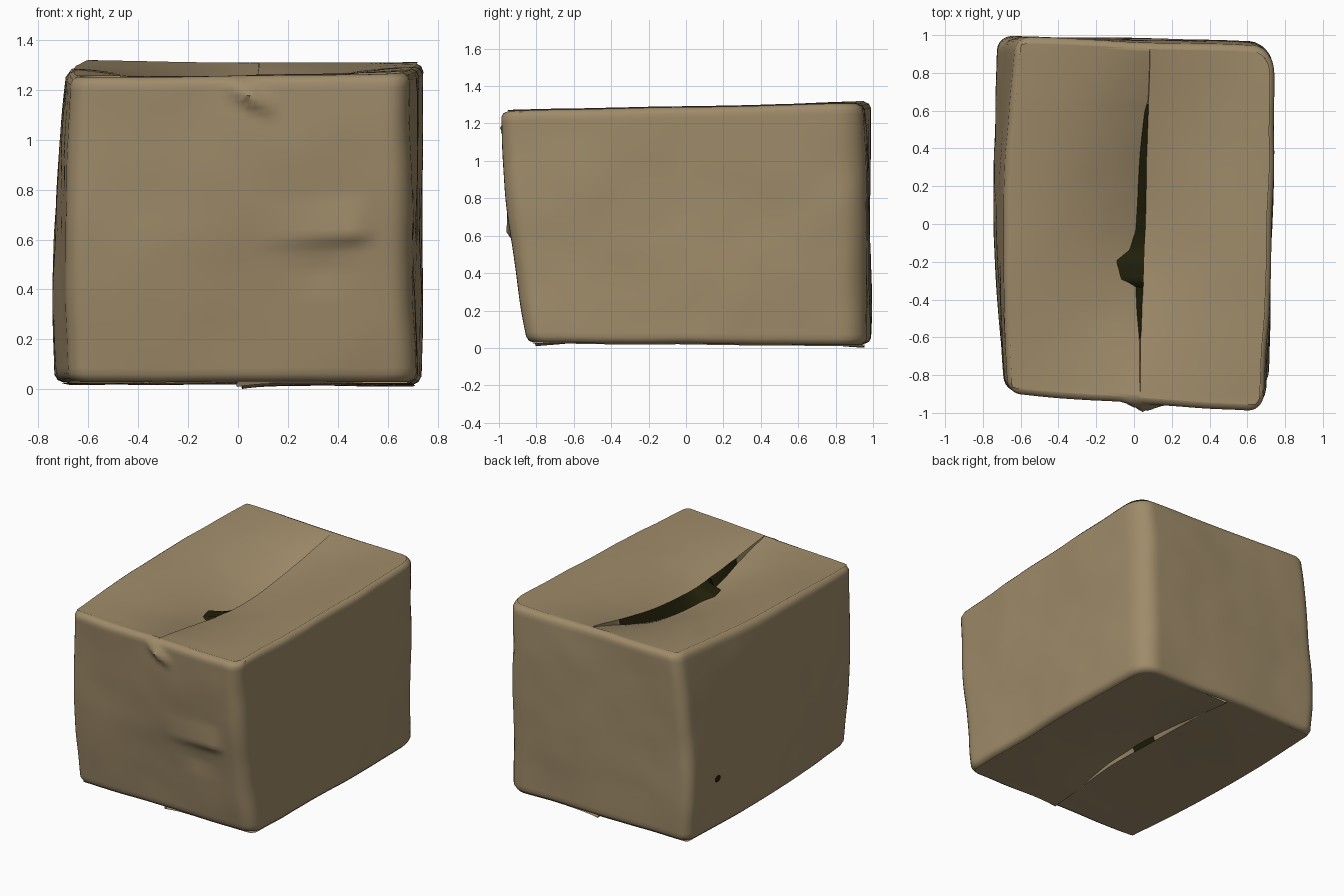
import bpy, math
from mathutils import Vector, noise

if "Cube" in bpy.data.objects:
    bpy.data.objects.remove(bpy.data.objects["Cube"])


def material(name, rgb):
    m = bpy.data.materials.new(name)
    m.diffuse_color = (*rgb, 1)
    m.use_nodes = True
    m.node_tree.nodes["Principled BSDF"].inputs["Base Color"].default_value = m.diffuse_color
    return m


CARD = material("cardboard", (0.345, 0.258, 0.142))
DARK = material("dark_gap", (0.015, 0.014, 0.003))

# Box corners: front left, front right, back right, back left
BOTTOM = [(-.68, -.82, .03), (.705, -.85, .03), (.72, .97, .015), (-.705, .985, .025)]
MIDDLE = [(-.68, -.875, .64), (.69, -.95, .64), (.73, .97, .66), (-.70, .99, .67)]
TOP = [(-.665, -.90, 1.25), (.68, -1.0, 1.265), (.745, .94, 1.305), (-.625, .98, 1.315)]
# Roundness of the four upright edges, across and in depth
ROUND = [(.05, .038), (.065, .05), (.085, .075), (.05, .038)]


def tent(v, w):
    return max(0.0, 1 - abs(v) / w)


def corner(i, h):
    b, m, t = Vector(BOTTOM[i]), Vector(MIDDLE[i]), Vector(TOP[i])
    p = b * (2 * (h - .5) * (h - 1)) + m * (4 * h * (1 - h)) + t * (2 * h * (h - .5))
    p.z = b.z + (t.z - b.z) * h
    return p


def point(s, t, h):
    """Point in the warped box: s across, t front to back, h up, with crumples."""
    a, b, c, d = (corner(i, h) for i in range(4))
    p = a.lerp(b, s).lerp(d.lerp(c, s), t)
    # sides bow outwards
    p.x += .02 * math.sin(math.pi * t) * (s ** 8 - 2.2 * (1 - s) ** 8)
    # soft wrinkles
    n = noise.noise_vector(p * 1.9 + Vector((5, 1, 7))) * .014
    n += noise.noise_vector(p * 5) * .003
    n.z *= .5
    p += n
    # creases on the front
    if t < .03:
        k = tent(p.x - .05, .11) * tent(p.z - 1.17 + .5 * (p.x - .05), .055)
        p.y -= .05 * k
        ridge = max(0, min(1, (p.x - .05) / .42)) * tent(max(0, p.x - .46), .10)
        dz = p.z - .61 - .05 * (p.x - .3)
        p.y -= .03 * ridge * (tent(dz, .16) if dz > 0 else tent(dz, .05))
        p.y += .012 * tent(p.x - .33, .2) * tent(p.z - .48, .12)
    return p


def build(name, verts, faces, dark=None):
    """Mesh object; faces whose centre lies in the y range `dark` are dark."""
    me = bpy.data.meshes.new(name)
    me.from_pydata([tuple(v) for v in verts], [], faces)
    ob = bpy.data.objects.new(name, me)
    bpy.context.collection.objects.link(ob)
    me.materials.append(CARD)
    if dark:
        me.materials.append(DARK)
        for f in me.polygons:
            f.material_index = int(dark[0] < f.center.y < dark[1])
    bpy.ops.object.select_all(action='DESELECT')
    ob.select_set(True)
    bpy.context.view_layer.objects.active = ob
    bpy.ops.object.shade_smooth_by_angle(angle=math.radians(40))
    return ob


# Walls: rounded outline swept up through the warped box, rolled in at both rims
def centre(k):
    rs, rt = ROUND[k]
    return (rs if k in (0, 3) else 1 - rs), (rt if k < 2 else 1 - rt)


def outline(inset):
    pts = []
    for k in range(4):
        (cs, ct), (rs, rt) = centre(k), ROUND[k]
        for j in range(7):
            a = math.pi + k * math.pi / 2 + j * math.pi / 12
            pts.append((cs + rs * math.cos(a), ct + rt * math.sin(a)))
    full = []
    for k, p in enumerate(pts):
        q = pts[(k + 1) % len(pts)]
        n = 48 if k % 7 == 6 else 1
        full += [(p[0] + (q[0] - p[0]) * i / n, p[1] + (q[1] - p[1]) * i / n) for i in range(n)]
    fs, ft = 1 - 2 * inset / 1.42, 1 - 2 * inset / 1.88
    return [(.5 + (s - .5) * fs, .5 + (t - .5) * ft) for s, t in full]


rings = [(0, .042), (0, .03), (.008, .01), (.025, 0)]
rings += [(.025 + .95 * i / 48, 0) for i in range(1, 49)]
rings += [(.992, .01), (1, .03), (1, .042)]
verts, faces = [], []
for h, inset in rings:
    ring = outline(inset)
    verts += [point(s, t, h) for s, t in ring]
N = len(ring)
for r in range(len(rings) - 1):
    for i in range(N):
        j = (i + 1) % N
        faces.append((r * N + i, r * N + j, (r + 1) * N + j, (r + 1) * N + i))
build("box_walls", verts, faces)


# Flaps: each runs from a long rim to its torn seam edge
def along(table, y):
    for (y0, x0), (y1, x1) in zip(table, table[1:]):
        if y <= y1:
            f = max(0, (y - y0) / (y1 - y0))
            return x0 + (x1 - x0) * f
    return table[-1][1]


def round_off(s, t):
    """Keep flap corners inside the rounded walls."""
    for k in range(4):
        (cs, ct), (rs, rt) = centre(k), ROUND[k]
        u, v = (s - cs) / rs, (t - ct) / rt
        if (u < 0) == (k in (0, 3)) and (v < 0) == (k < 2):
            f = min(1, .78 / max(1e-6, math.hypot(u, v)))
            return cs + u * f * rs, ct + v * f * rt
    return s, t


def flap(name, edge, h, left, sag, lift, flip=False, lip=0, tear=None):
    """Builds one flap and returns the points of its seam edge."""
    nu, nv, m = 28, 96, .017
    verts, faces = [], []
    for j in range(nv + 1):
        t0 = m + (1 - 2 * m) * j / nv
        xl, xr = point(0, max(t0, .031), h), point(1, max(t0, .031), h)
        y, w = (xl.y + xr.y) / 2, xr.x - xl.x
        seam = (along(edge, y) - xl.x) / w
        bite = along(tear, y) / w if tear else 0
        rim = m if left else 1 - m
        for i in range(nu + 1):
            u = i / nu
            s = rim + (seam - rim) * u - bite * u ** 4
            u = (s - rim) / (seam - rim)
            s, t = round_off(s, t0)
            p = point(s, max(t, .031), h)
            p.y = point(s, t, h).y
            p.z += lift - sag * u ** 1.6 * math.sin(math.pi * t) ** 1.2
            p.z -= lip * u ** 6 * abs(math.cos(math.pi * t)) ** 3
            verts.append(p)
    for j in range(nv):
        for i in range(nu):
            k = j * (nu + 1) + i
            f = (k, k + 1, k + nu + 2, k + nu + 1)
            faces.append(f if left != flip else f[::-1])
    build(name, verts, faces)
    return verts[nu::nu + 1]


def gap(name, left, right, dark, flip=False):
    """Strip closing the step between two flap edges."""
    n = len(left)
    faces = [(j, n + j, n + j + 1, j + 1) for j in range(n - 1)]
    build(name, left + right, [f[::-1] for f in faces] if flip else faces, dark)


LEFT_EDGE = [(-.95, .032), (-.6, .02), (-.34, .0), (-.1, -.005), (.2, .012), (.4, .03),
             (.6, .055), (.66, .072), (.95, .077)]
TEAR = [(-.95, 0), (-.33, 0), (-.31, .075), (-.21, .105), (-.15, .03), (-.05, 0), (.95, 0)]
RIGHT_EDGE = [(-.95, .033), (-.6, .028), (-.55, .035), (-.3, .04), (.2, .058), (.6, .074), (.95, .079)]
gap("top_gap",
    flap("top_flap_left", LEFT_EDGE, 1, True, .195, .004, tear=TEAR),
    flap("top_flap_right", RIGHT_EDGE, 1, False, .12, .005), (-.6, .63))
gap("bottom_gap",
    flap("bottom_flap_left", [(-1, .0), (1, .01)], 0, True, -.02, -.005, True),
    flap("bottom_flap_right", [(-1, .004), (-.1, .01), (.1, .022), (.3, .018), (1, .014)],
         0, False, -.05, -.005, True, .018), (.02, .22), True)

# Small puncture in the left wall
ctr = point(0, .845, .28)
disc = [ctr + Vector((-.006, .032 * math.cos(a), .024 * math.sin(a)))
        for a in (i * math.pi / 6 for i in range(12))]
build("puncture", disc, [tuple(range(11, -1, -1))], (-2, 2))
